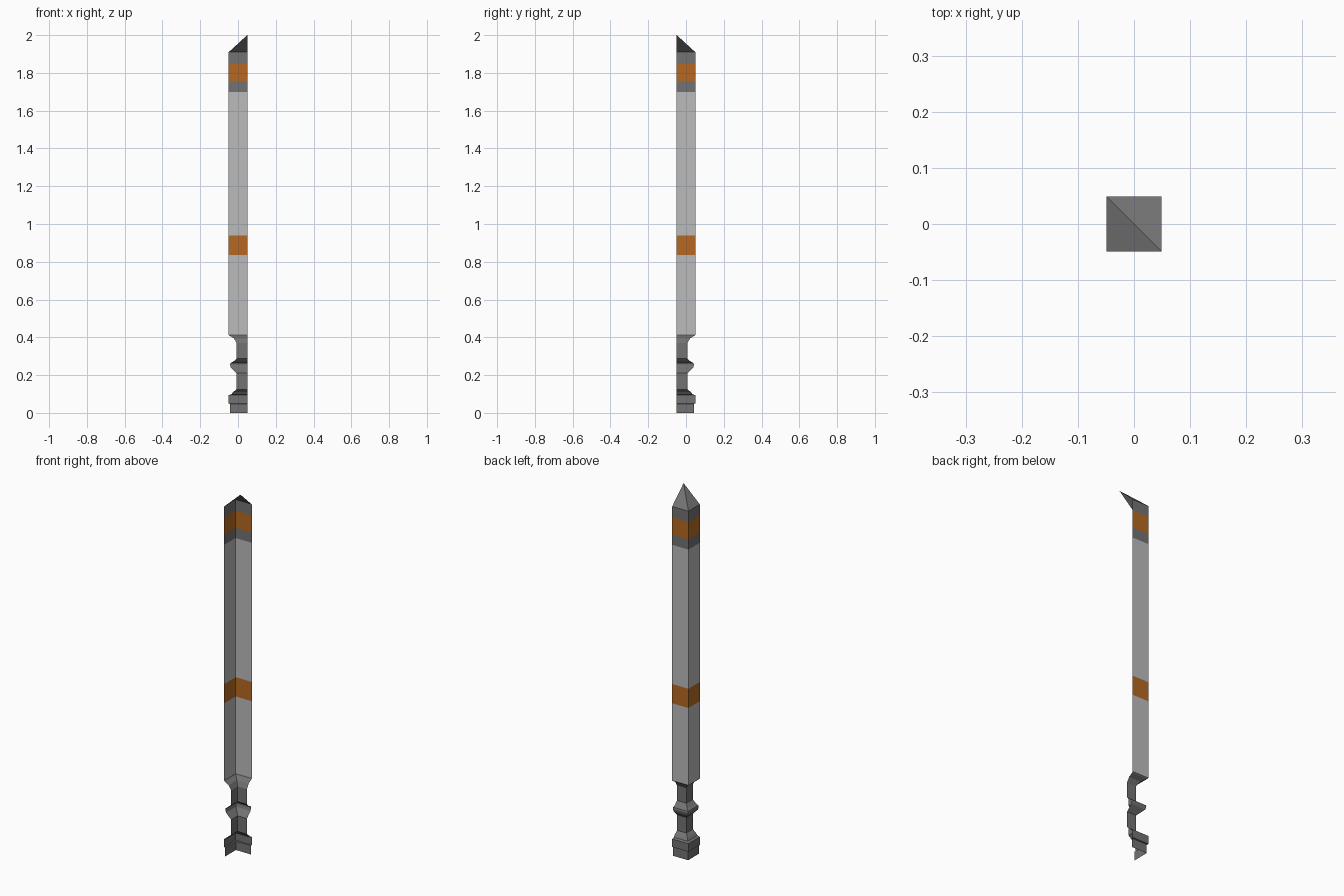
import bpy

if "Cube" in bpy.data.objects:
    bpy.data.objects.remove(bpy.data.objects["Cube"])

R = 0.049  # half width of the open corner post


def material(name, rgb):
    m = bpy.data.materials.new(name)
    m.diffuse_color = (*rgb, 1)
    m.use_nodes = True
    m.node_tree.nodes["Principled BSDF"].inputs["Base Color"].default_value = m.diffuse_color
    return m


LIGHT = material("light grey", (0.50, 0.50, 0.50))
DARK = material("dark grey", (0.17, 0.17, 0.17))
ORANGE = material("orange", (0.46, 0.14, 0.015))


def add_object(name, verts, faces, mat):
    me = bpy.data.meshes.new(name)
    me.from_pydata(verts, [], faces)
    me.materials.append(mat)
    me.update()
    ob = bpy.data.objects.new(name, me)
    bpy.context.collection.objects.link(ob)
    return ob


def corner_strip(name, profile, mat):
    """Two open walls meeting at a back left corner; profile is (z, corner offset)."""
    verts, faces = [], []
    for z, d in profile:
        verts += [(-d, -R, z), (-d, d, z), (R, d, z)]
    for i in range(len(profile) - 1):
        for k in range(2):
            a = 3 * i + k
            faces.append((a, a + 3, a + 4, a + 1))
    return add_object(name, verts, faces, mat)


# turned foot: plinth, neck, middle collar, neck, flare to the shaft
corner_strip("moulded_foot", [
    (0.0, 0.043), (0.048, 0.043), (0.05, R), (0.094, R),
    (0.098, 0.035), (0.11, 0.026), (0.125, 0.007), (0.21, 0.007),
    (0.24, 0.038), (0.255, 0.042), (0.264, 0.040), (0.272, 0.024),
    (0.288, 0.007), (0.37, 0.007), (0.395, 0.022), (0.408, 0.044), (0.413, R)], DARK)

# straight shaft in coloured lengths
for name, z0, z1, mat in [
        ("lower_shaft", 0.413, 0.835, LIGHT),
        ("lower_band", 0.835, 0.94, ORANGE),
        ("upper_shaft", 0.94, 1.70, LIGHT),
        ("head_lower", 1.70, 1.755, DARK),
        ("upper_band", 1.755, 1.85, ORANGE),
        ("head_upper", 1.85, 1.91, DARK)]:
    corner_strip(name, [(z0, R), (z1, R)], mat)

# slanted tip leaning over the open side
add_object("tip", [(-R, -R, 1.91), (-R, R, 1.91), (R, R, 1.91), (R, -R, 2.0)],
           [(0, 3, 1), (1, 3, 2)], DARK)
